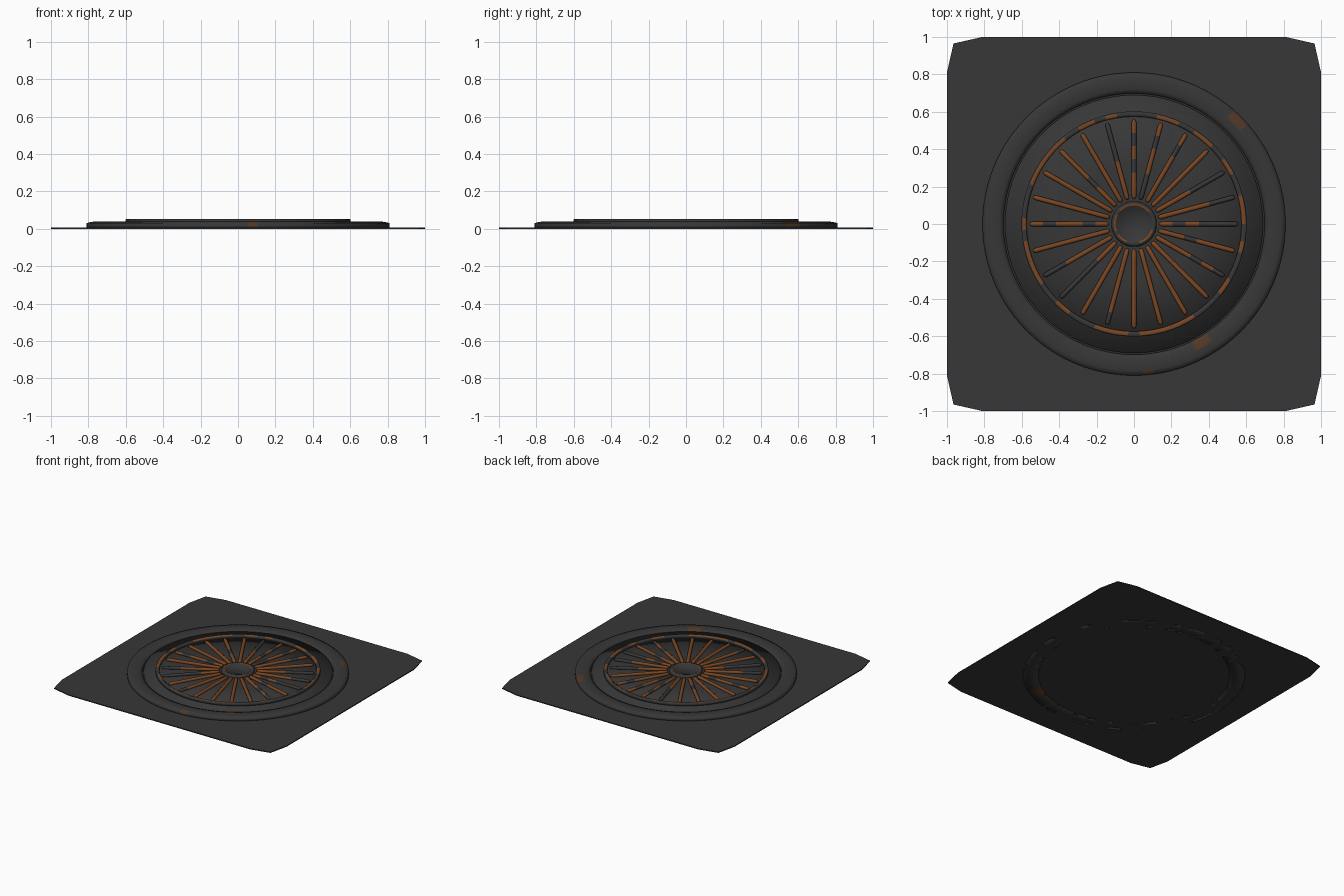
import bpy, bmesh, math
from mathutils import Matrix, Vector

cube = bpy.data.objects.get("Cube")
if cube:
    bpy.data.objects.remove(cube, do_unlink=True)


def make_material(name, rgb):
    m = bpy.data.materials.new(name)
    m.use_nodes = True
    m.diffuse_color = (*rgb, 1)
    bsdf = m.node_tree.nodes["Principled BSDF"]
    bsdf.inputs["Base Color"].default_value = (*rgb, 1)
    bsdf.inputs["Roughness"].default_value = 0.8
    return m


MATS = [make_material("dark iron", (0.038, 0.038, 0.038)),
        make_material("rust", (0.2, 0.062, 0.016)),
        make_material("faded rust", (0.085, 0.04, 0.02))]


def finish(name, bm, rule=None, smooth=True):
    """Turn a bmesh into an object; rule(face centre) picks the material."""
    bmesh.ops.recalc_face_normals(bm, faces=bm.faces)
    for f in bm.faces:
        f.smooth = smooth
        if rule:
            f.material_index = rule(f.calc_center_median())
    me = bpy.data.meshes.new(name)
    bm.to_mesh(me)
    bm.free()
    for m in MATS:
        me.materials.append(m)
    ob = bpy.data.objects.new(name, me)
    bpy.context.scene.collection.objects.link(ob)
    return ob


def lathe(name, profile, rule=None, steps=96, closed=False):
    """Spin an (r, z) profile round the z axis."""
    bm = bmesh.new()
    verts = [bm.verts.new((r, 0, z)) for r, z in profile]
    pairs = list(zip(verts, verts[1:]))
    if closed:
        pairs.append((verts[-1], verts[0]))
    edges = [bm.edges.new(p) for p in pairs]
    bmesh.ops.spin(bm, geom=verts + edges, cent=(0, 0, 0), axis=(0, 0, 1),
                   angle=math.tau, steps=steps)
    bmesh.ops.remove_doubles(bm, verts=bm.verts, dist=0.0002)
    # An open profile has its outward side on top
    finish(name, bm, rule)


def polar(c):
    return math.hypot(c.x, c.y), math.degrees(math.atan2(c.y, c.x)) % 360


def in_ranges(angle, ranges):
    return any(a <= angle <= b for a, b in ranges)


# Base plate with clipped corners
bm = bmesh.new()
outline = []
for k in range(4):
    turn = Matrix.Rotation(k * math.pi / 2, 3, 'Z')
    for x, y in ((1, 0.81), (0.965, 0.965), (0.81, 1)):
        outline.append(bm.verts.new(turn @ Vector((x, y, 0))))
base = bm.faces.new(outline)
top = bmesh.ops.extrude_face_region(bm, geom=[base], use_keep_orig=True)["geom"]
bmesh.ops.translate(bm, vec=(0, 0, 0.008),
                    verts=[v for v in top if isinstance(v, bmesh.types.BMVert)])
finish("base_plate", bm, smooth=False)


# Raised outer ring with a few stained patches
def ring_rule(c):
    r, a = polar(c)
    stained = (r < 0.76 and in_ranges(a, [(296, 303)])) or \
              (r > 0.77 and in_ranges(a, [(274, 278)])) or \
              (r > 0.76 and in_ranges(a, [(43, 47)]))
    return 2 if stained else 0


lathe("outer_ring", [(0.81, 0), (0.81, 0.031), (0.785, 0.037), (0.755, 0.04),
                     (0.72, 0.036), (0.698, 0.028), (0.698, 0)], ring_rule, closed=True)

# Softly rounded inner disc
lathe("inner_disc", [(0, 0.034), (0.3, 0.034), (0.69, 0.031), (0.69, 0.004)])

# Rim round the spokes, rusted in stretches
RIM_RUST = [(0, 14), (26, 36), (46, 56), (66, 78), (98, 104), (112, 120),
            (130, 160), (176, 182), (190, 214), (226, 234), (250, 266),
            (272, 302), (322, 330), (344, 352)]


def rim_rule(c):
    r, a = polar(c)
    return 1 if c.z > 0.045 and r < 0.596 and in_ranges(a, RIM_RUST) else 0


lathe("spoke_rim", [(0.602, 0.03), (0.602, 0.05), (0.596, 0.054), (0.582, 0.054),
                    (0.574, 0.049), (0.574, 0.03)], rim_rule, 120, True)


# Hub with a rusted lip
def hub_rule(c):
    r, a = polar(c)
    rusted = in_ranges(a, [(40, 135), (150, 200), (215, 250), (285, 345)])
    return 1 if 0.096 < r < 0.108 and c.z > 0.04 and rusted else 0


lathe("hub", [(0, 0.047), (0.094, 0.047), (0.097, 0.052), (0.107, 0.054),
              (0.119, 0.048), (0.122, 0.03)], hub_rule, 64)

# Spokes: rounded bars in six lengths; D marks a bare iron length
PATTERN = {0: "RDRDDD", 15: "RRRRDD", 30: "RRRDDD", 60: "RRRRDR", 75: "DDRRDR",
           90: "RRDRDR", 105: "RRRDDD", 135: "RRDRRR", 180: "RDRRDR",
           210: "RRRRDD", 225: "RRDDDD", 255: "RRRRRD", 330: "RRRDRD",
           345: "RRDRRR"}
START, END, SIDES = 0.135, 0.558, 8
LENGTH = END - START
STATIONS = [(0, 0.5), (0.03, 1), *((i / 6, 1) for i in range(1, 6)), (0.97, 1), (1, 0.5)]
for k in range(24):
    pattern = PATTERN.get(k * 15, "RRRRRR")
    bm = bmesh.new()
    loops = []
    for t, s in STATIONS:
        angles = [math.tau * (i + 0.5) / SIDES for i in range(SIDES)]
        loops.append([bm.verts.new((START + LENGTH * t, 0.0135 * s * math.cos(q),
                                    0.039 + 0.012 * s * math.sin(q))) for q in angles])
    for a, b in zip(loops, loops[1:]):
        for i in range(SIDES):
            j = (i + 1) % SIDES
            bm.faces.new((a[i], a[j], b[j], b[i]))
    bm.faces.new(loops[0])
    bm.faces.new(loops[-1])

    def spoke_rule(c):
        i = min(5, int((c.x - START) / LENGTH * 6))
        return 1 if pattern[i] == "R" and c.z > 0.036 else 0

    spoke = finish(f"spoke_{k + 1}", bm, spoke_rule)
    spoke.rotation_euler.z = math.radians(k * 15)
